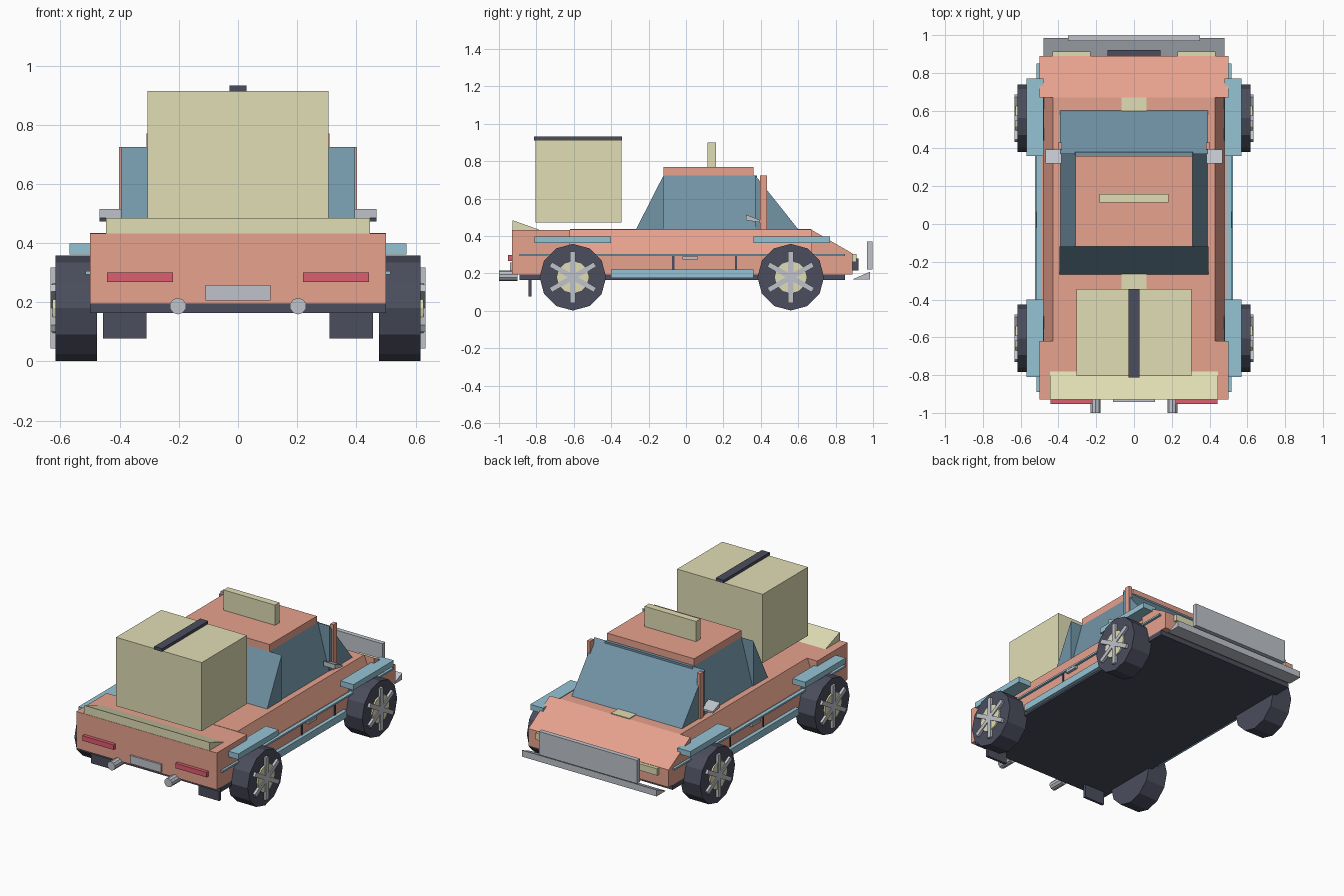
import bpy, bmesh, math
from mathutils import Matrix

if "Cube" in bpy.data.objects:
    bpy.data.objects.remove(bpy.data.objects["Cube"])


def material(name, r, g, b):
    m = bpy.data.materials.new(name)
    m.diffuse_color = (r, g, b, 1)
    m.use_nodes = True
    m.node_tree.nodes["Principled BSDF"].inputs["Base Color"].default_value = m.diffuse_color
    return m


PAINT = material("paint", .80, .36, .27)
GLASS = material("glass", .17, .30, .39)
BLUE = material("blue_trim", .30, .55, .66)
CREAM = material("cream", .75, .73, .46)
DARK = material("dark", .07, .075, .11)
RED = material("red", .72, .11, .16)
METAL = material("metal", .52, .55, .60)


def finish(name, bm, mat):
    bmesh.ops.recalc_face_normals(bm, faces=bm.faces)
    mesh = bpy.data.meshes.new(name)
    bm.to_mesh(mesh)
    bm.free()
    mesh.materials.append(mat)
    ob = bpy.data.objects.new(name, mesh)
    bpy.context.collection.objects.link(ob)
    return ob


def prism(name, pts, lo, hi, mat, axis="x"):
    """Extrude a profile: (y, z) along x, or (x, z) along y."""
    bm = bmesh.new()
    place = (lambda p, t: (t, *p)) if axis == "x" else (lambda p, t: (p[0], t, p[1]))
    face = bm.faces.new([bm.verts.new(place(p, lo)) for p in pts])
    ext = bmesh.ops.extrude_face_region(bm, geom=[face])
    d = hi - lo
    bmesh.ops.translate(bm, vec=(d, 0, 0) if axis == "x" else (0, d, 0),
                        verts=[v for v in ext["geom"] if isinstance(v, bmesh.types.BMVert)])
    return finish(name, bm, mat)


def box(name, x, y, z, mat):
    return prism(name, [(y[0], z[0]), (y[1], z[0]), (y[1], z[1]), (y[0], z[1])], x[0], x[1], mat)


def cylinder(name, center, r, depth, sides, axis, mat):
    bm = bmesh.new()
    # vertex placed at the top of the circle
    rot = Matrix.Rotation(math.pi / 2, 4, "Y" if axis == "x" else "X")
    bmesh.ops.create_cone(bm, cap_ends=True, segments=sides, radius1=r, radius2=r,
                          depth=depth, matrix=Matrix.Translation(center) @ rot)
    return finish(name, bm, mat)


def mirrored(ob):
    """Real mirrored copy across x = 0 through a modifier."""
    ob.modifiers.new("mirror", "MIRROR").use_mirror_merge = False
    return ob


# body: tail, narrowed middle with sloped shoulders, sloping nose
box("body_tail", (-.5, .5), (-.93, -.62), (.195, .432), PAINT)
prism("body_middle", [(-.5, .195), (.5, .195), (.5, .30), (.48, .30), (.43, .434),
                      (-.43, .434), (-.48, .30), (-.5, .30)], -.62, .67, PAINT, "y")
prism("body_nose", [(.67, .195), (.89, .195), (.89, .307), (.67, .434)], -.5, .5, PAINT)
box("chassis", (-.5, .5), (-.89, .85), (.164, .196), DARK)
box("deck_stripe", (-.065, .065), (-.62, .67), (.43, .439), CREAM)

# cabin
prism("side_glass", [(-.39, .43), (.39, .43), (.31, .725), (-.31, .725)], -.12, .38, GLASS, "y")
prism("rear_glass", [(-.27, .43), (-.12, .43), (-.12, .725)], -.395, .395, GLASS)
prism("windshield", [(.605, .43), (.37, .43), (.37, .725)], -.393, .393, GLASS)
box("roof", (-.31, .31), (-.12, .36), (.722, .77), PAINT)
box("roof_sign", (-.183, .183), (.115, .16), (.77, .90), CREAM)
mirrored(box("pillar", (.38, .402), (.395, .432), (.43, .725), PAINT))
mirrored(prism("side_mirror", [(.32, .515), (.32, .485), (.395, .473), (.395, .485)],
               .385, .468, METAL))

# cargo and rear spoiler
box("cargo_box", (-.305, .305), (-.805, -.345), (.472, .914), CREAM)
box("cargo_strap", (-.028, .028), (-.812, -.343), (.912, .932), DARK)
prism("spoiler", [(-.928, .43), (-.78, .432), (-.928, .485)], -.446, .446, CREAM)

# rear end details
mirrored(box("tail_light", (.22, .442), (-.952, -.93), (.268, .30), RED))
box("rear_plate", (-.11, .11), (-.942, -.93), (.206, .258), METAL)
mirrored(cylinder("exhaust", (.203, -.95, .187), .028, .1, 10, "y", METAL))
mirrored(box("mud_flap", (.31, .456), (-.842, -.826), (.077, .165), DARK))

# front end details
prism("front_splitter", [(.89, .168), (.985, .168), (.985, .21)], -.48, .48, METAL)
box("front_guard", (-.35, .35), (.968, .998), (.22, .37), METAL)
mirrored(box("headlight", (.23, .432), (.89, .912), (.262, .305), CREAM))
box("grille", (-.14, .14), (.89, .922), (.215, .28), DARK)

# side trim
mirrored(box("trim_line", (.49, .515), (-.89, .85), (.294, .305), BLUE))
mirrored(box("sill", (.49, .525), (-.40, .36), (.175, .22), BLUE))
mirrored(box("door_handle", (.49, .518), (-.02, .065), (.274, .29), METAL))
for y in (-.068, .268):
    mirrored(box("door_seam", (.49, .505), (y - .006, y + .006), (.22, .294), DARK))

# wheels with hub, three crossed spoke bars and a fender above
for y, fender in ((-.605, (-.81, -.40)), (.56, (.36, .77))):
    mirrored(box("fender", (.478, .57), fender, (.362, .398), BLUE))
    mirrored(cylinder("tire", (.547, y, .18), .178, .14, 12, "x", DARK))
    mirrored(cylinder("hub", (.615, y, .18), .088, .024, 12, "x", CREAM))
    for i in range(3):
        bar = box("spoke", (.61, .633), (-.014, .014), (-.137, .137), METAL)
        bar.data.transform(Matrix.Translation((0, y, .18)) @ Matrix.Rotation(i * math.pi / 3, 4, "X"))
        mirrored(bar)
